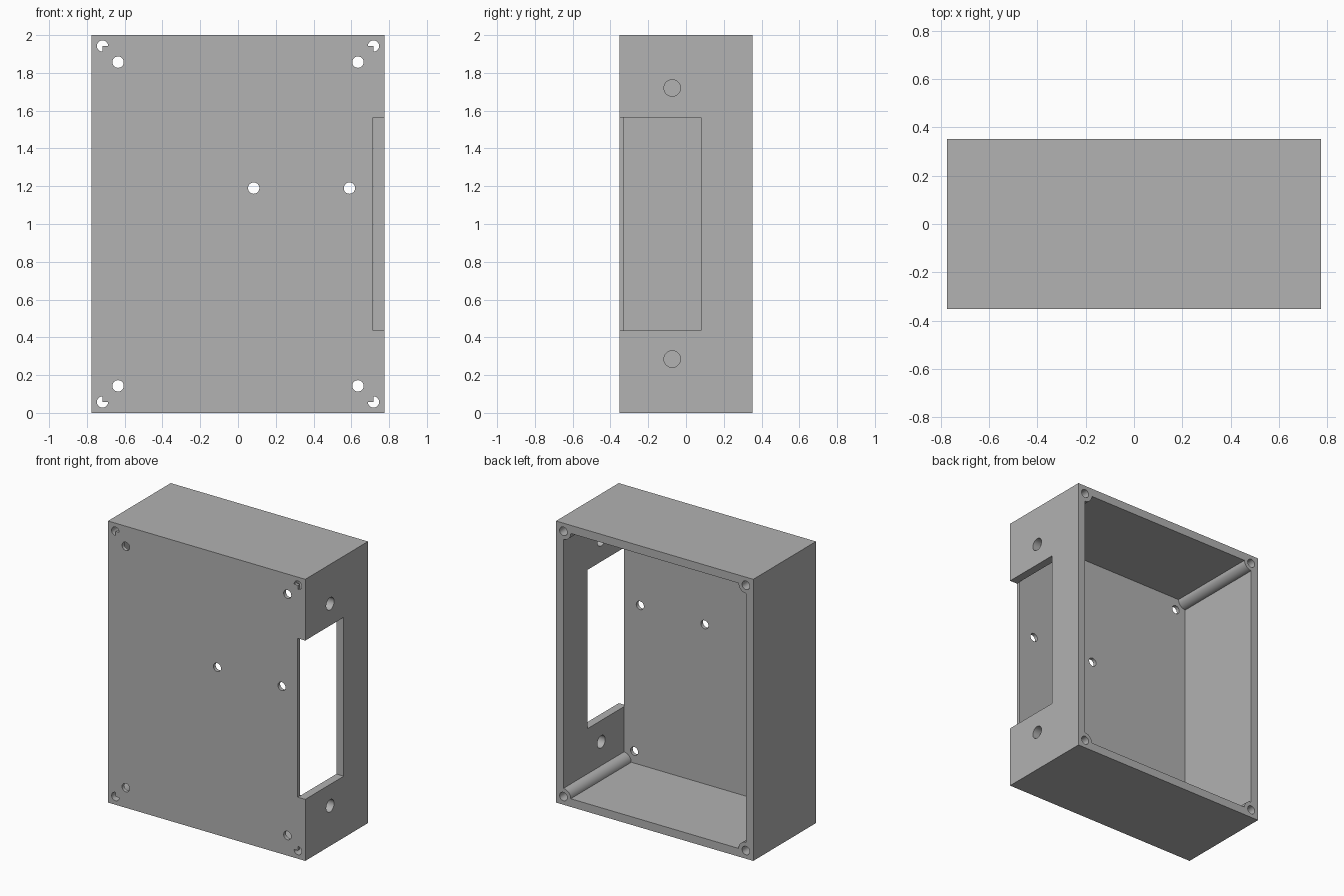
import bpy
import math
from mathutils import Vector

cube = bpy.data.objects.get("Cube")
if cube:
    bpy.data.objects.remove(cube, do_unlink=True)

# Main dimensions
HX, HY, H = 0.775, 0.352, 2.0
WALL, PLATE = 0.058, 0.025
IN_X, IN_Y = HX - WALL, -HY + PLATE

grey = bpy.data.materials.new("mid grey")
grey.use_nodes = True
colour = (0.445, 0.445, 0.445, 1)
grey.diffuse_color = colour
grey.node_tree.nodes["Principled BSDF"].inputs["Base Color"].default_value = colour


def box(name, low, high):
    low, high = Vector(low), Vector(high)
    bpy.ops.mesh.primitive_cube_add(size=1, location=(low + high) / 2)
    ob = bpy.context.object
    ob.name = name
    ob.scale = high - low
    bpy.ops.object.transform_apply(location=True, rotation=True, scale=True)
    return ob


def rod(name, centre, radius, length, axis):
    turn = (math.pi / 2, 0, 0) if axis == "y" else (0, math.pi / 2, 0)
    bpy.ops.mesh.primitive_cylinder_add(vertices=32, radius=radius, depth=length,
                                        location=centre, rotation=turn)
    ob = bpy.context.object
    ob.name = name
    bpy.ops.object.transform_apply(location=True, rotation=True, scale=True)
    return ob


def cut(target, tool):
    mod = target.modifiers.new("cut", "BOOLEAN")
    mod.operation = "DIFFERENCE"
    mod.solver = "EXACT"
    mod.object = tool
    bpy.context.view_layer.objects.active = target
    bpy.ops.object.modifier_apply(modifier=mod.name)
    bpy.data.objects.remove(tool, do_unlink=True)


corners = [(sx * IN_X, z) for sx in (-1, 1) for z in (WALL, H - WALL)]

# Outer body, open at the back
case = box("enclosure", (-HX, -HY, 0), (HX, HY, H))

# Cavity, leaving a round screw post in each corner
cavity = box("cavity", (-IN_X, IN_Y, WALL), (IN_X, HY + 0.1, H - WALL))
for x, z in corners:
    cut(cavity, rod("post", (x, 0, z), WALL, 2, "y"))
cut(case, cavity)

# Corner screw holes, blocked on the inner quarter by the front plate
for x, z in corners:
    hole = rod("screw_hole", (x, 0, z), 0.03, 1, "y")
    cut(hole, box("plate", (-IN_X, -0.7, WALL), (IN_X, IN_Y, H - WALL)))
    cut(case, hole)

# Mounting holes through the front plate
mounts = [(sx * 0.635, z) for sx in (-1, 1) for z in (0.143, 1.857)]
for x, z in mounts + [(0.083, 1.19), (0.59, 1.19)]:
    cut(case, rod("mount_hole", (x, -HY, z), 0.03, 0.2, "y"))

# Side opening and its two fixing holes
cut(case, box("side_opening", (IN_X - 0.002, -HY - 0.1, 0.437), (HX + 0.1, 0.08, 1.565)))
for z in (0.285, 1.72):
    cut(case, rod("side_hole", (HX, -0.073, z), 0.044, 0.3, "x"))

case.data.materials.clear()
case.data.materials.append(grey)
for poly in case.data.polygons:
    poly.material_index = 0
bpy.ops.object.select_all(action="DESELECT")
case.select_set(True)
bpy.context.view_layer.objects.active = case
bpy.ops.object.shade_smooth_by_angle(angle=math.radians(30))
